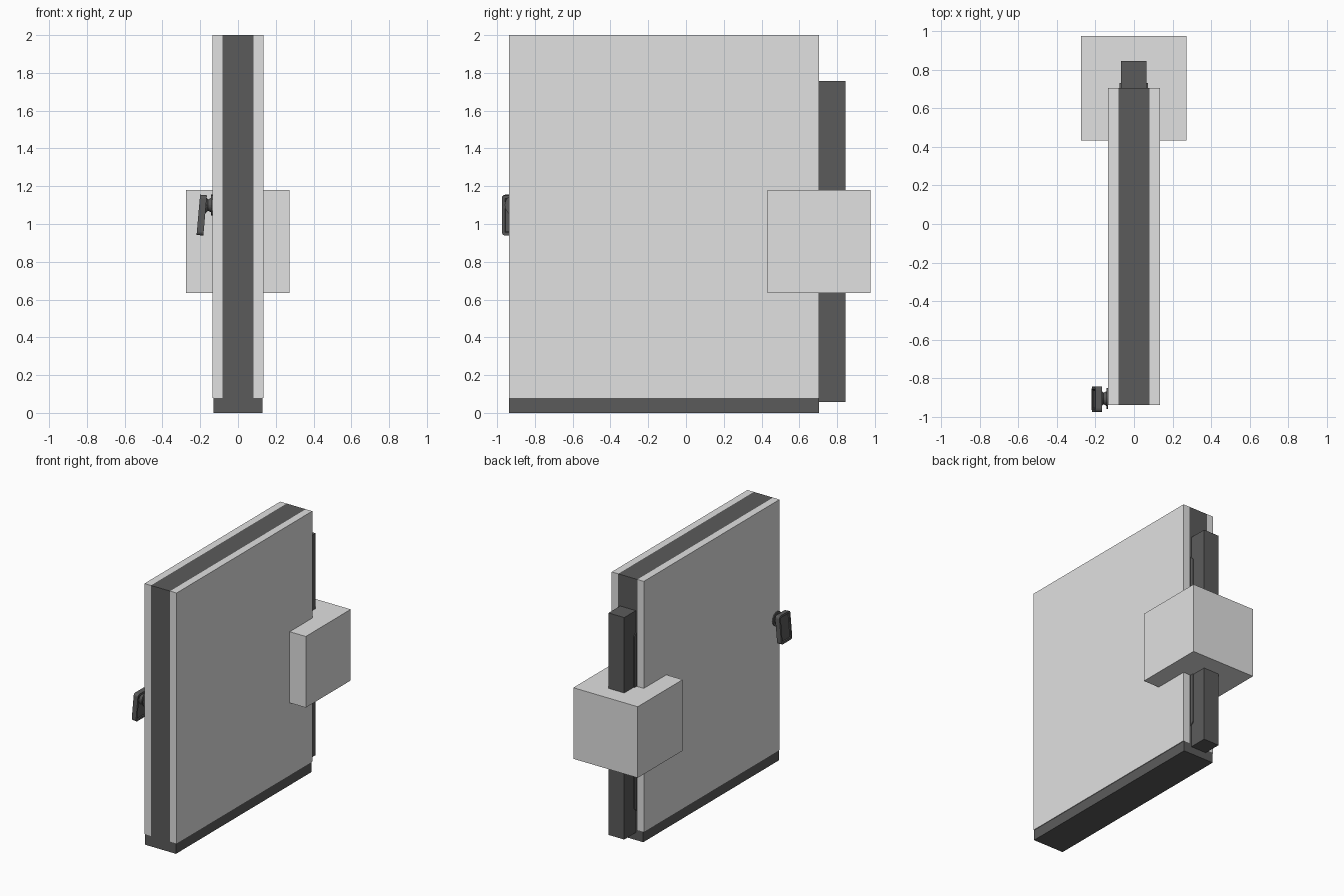
import bpy, bmesh, math
from mathutils import Matrix, Vector

old = bpy.data.objects.get("Cube")
if old:
    bpy.data.objects.remove(old)


def material(name, value):
    m = bpy.data.materials.new(name)
    m.use_nodes = True
    colour = (value, value, value, 1)
    m.diffuse_color = colour
    m.node_tree.nodes["Principled BSDF"].inputs["Base Color"].default_value = colour
    return m


LIGHT = material("light grey", 0.75)
DARK = material("dark grey", 0.105)


def finish(name, bm, mat):
    bmesh.ops.recalc_face_normals(bm, faces=bm.faces)
    mesh = bpy.data.meshes.new(name)
    bm.to_mesh(mesh)
    bm.free()
    mesh.materials.append(mat)
    ob = bpy.data.objects.new(name, mesh)
    bpy.context.collection.objects.link(ob)
    return ob


def box(name, mat, x, y, z):
    """Box from (low, high) ranges on each axis."""
    bm = bmesh.new()
    bmesh.ops.create_cube(bm, size=1)
    for v in bm.verts:
        v.co = Vector([(r[0] + r[1]) / 2 + c * (r[1] - r[0]) for c, r in zip(v.co, (x, y, z))])
    return finish(name, bm, mat)


# Door slab: two light skins around a dark core, on a dark bottom rail
LENGTH = (-0.938, 0.705)
HEIGHT = (0.08, 2.0)
CORE = 0.081
SKIN = 0.136
box("door_skin_left", LIGHT, (CORE, SKIN), LENGTH, HEIGHT)
box("door_skin_right", LIGHT, (-SKIN, -CORE), LENGTH, HEIGHT)
box("door_core", DARK, (-CORE, CORE), LENGTH, HEIGHT)
box("bottom_rail", DARK, (-0.131, 0.131), LENGTH, (0, 0.08))

# Rear upright with its sliding block
box("rear_upright", DARK, (-0.068, 0.065), (0.705, 0.845), (0.057, 1.758))
box("sliding_block", LIGHT, (-0.274, 0.272), (0.432, 0.976), (0.635, 1.18))

# Long mounting plate with chamfered outer ends
bm = bmesh.new()
profile = [(0.70, 0.22), (0.73, 0.25), (0.73, 1.57), (0.70, 1.60)]
face = bm.faces.new([bm.verts.new((-0.075, y, z)) for y, z in profile])
extruded = bmesh.ops.extrude_face_region(bm, geom=[face])["geom"]
bmesh.ops.translate(bm, vec=(0.147, 0, 0), verts=[g for g in extruded if isinstance(g, bmesh.types.BMVert)])
finish("mounting_plate", bm, DARK)

# Handle: tilted paddle with a recessed outer face
bm = bmesh.new()
bmesh.ops.create_cube(bm, size=1)
bmesh.ops.scale(bm, vec=(0.036, 0.132, 0.214), verts=bm.verts)
long_edges = [e for e in bm.edges if abs((e.verts[0].co - e.verts[1].co).x) > 0.03]
bmesh.ops.bevel(bm, geom=long_edges, offset=0.018, segments=3, profile=0.5, affect="EDGES")
bm.normal_update()
for outer in [f for f in bm.faces if abs(f.normal.x) > 0.9]:
    bmesh.ops.inset_individual(bm, faces=[outer], thickness=0.016, depth=0)
    bmesh.ops.inset_individual(bm, faces=[outer], thickness=0.004, depth=-0.006)
paddle = finish("handle_paddle", bm, DARK)
paddle.location = (-0.192, -0.909, 1.047)
paddle.rotation_euler = (0, math.radians(5), 0)


def disc(name, r1, r2, x1, x2):
    """Tapered round section running along x."""
    bm = bmesh.new()
    turn = Matrix.Translation(((x1 + x2) / 2, -0.905, 1.1)) @ Matrix.Rotation(math.pi / 2, 4, "Y")
    bmesh.ops.create_cone(bm, cap_ends=True, segments=24, radius1=r1, radius2=r2,
                          depth=x2 - x1, matrix=turn)
    return finish(name, bm, DARK)


# Handle neck: collar, stem and wall plate
disc("handle_collar", 0.045, 0.03, -0.175, -0.158)
disc("handle_stem", 0.03, 0.038, -0.158, -0.143)
disc("handle_wall_plate", 0.055, 0.055, -0.143, -0.136)
